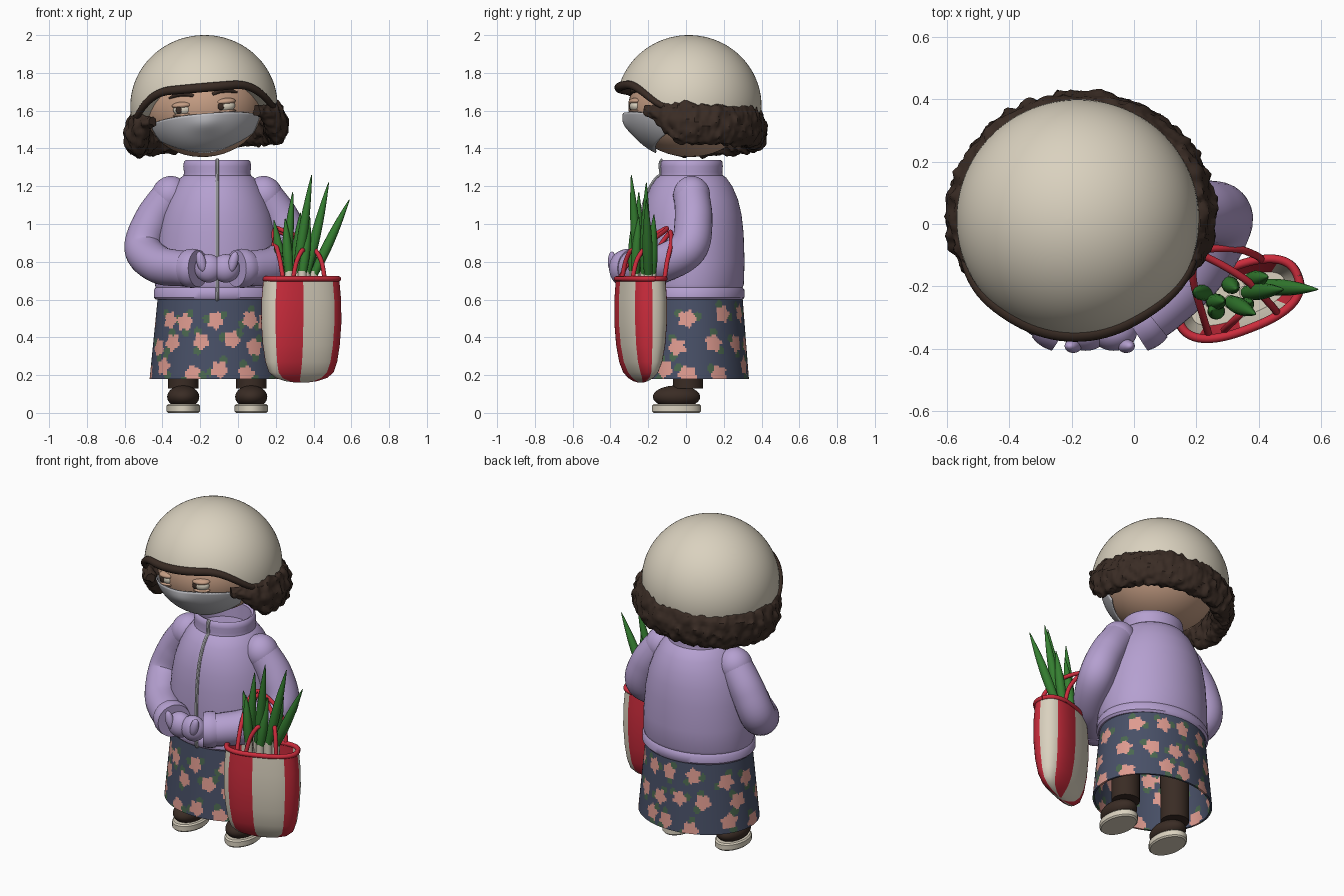
import bpy, bmesh, math, random
from mathutils import Vector, Matrix, noise

if "Cube" in bpy.data.objects:
    bpy.data.objects.remove(bpy.data.objects["Cube"])

random.seed(4)
BX, BY = -0.11, 0.03                                    # body axis
HEAD = Matrix.Translation((-0.18, 0.02, 1.62)) @ Matrix.Rotation(math.radians(-5), 4, 'Y')
BAG = Matrix.Translation((0.335, -0.24, 0)) @ Matrix.Rotation(math.radians(21), 4, 'Z')
I4 = Matrix.Identity(4)


def material(name, rgb):
    m = bpy.data.materials.new(name)
    m.diffuse_color = (*rgb, 1)
    m.use_nodes = True
    m.node_tree.nodes["Principled BSDF"].inputs["Base Color"].default_value = m.diffuse_color
    return m


CREAM = material("cream", (.70, .64, .52))
BROWN = material("dark_brown", (.042, .025, .018))
SKIN = material("skin", (.56, .34, .23))
GREY = material("light_grey", (.50, .50, .53))
PURPLE = material("lilac", (.46, .35, .63))
NAVY = material("navy", (.065, .08, .135))
PINK = material("pink", (.74, .33, .28))
SAGE = material("sage", (.07, .14, .08))
RED = material("red", (.60, .025, .045))
GREEN = material("leaf_green", (.035, .21, .03))


def finish(name, bm, mats, matrix=I4):
    bmesh.ops.recalc_face_normals(bm, faces=bm.faces)
    bm.transform(matrix)
    me = bpy.data.meshes.new(name)
    bm.to_mesh(me)
    bm.free()
    for m in mats:
        me.materials.append(m)
    ob = bpy.data.objects.new(name, me)
    bpy.context.collection.objects.link(ob)
    return ob


def loft(name, rings, mats, matrix=I4, caps=(True, True), closed=True, rule=None):
    """Skin a list of rings; rule(i, j, centre) picks the material."""
    bm = bmesh.new()
    rows = [[bm.verts.new(p) for p in r] for r in rings]
    n = len(rows[0])
    for j in range(len(rows) - 1):
        for i in range(n if closed else n - 1):
            k = (i + 1) % n
            f = bm.faces.new((rows[j][i], rows[j][k], rows[j + 1][k], rows[j + 1][i]))
            if rule:
                f.material_index = rule(i, j, f.calc_center_median())
    if caps[0]:
        bm.faces.new(rows[0][::-1])
    if caps[1]:
        bm.faces.new(rows[-1])
    return finish(name, bm, mats, matrix)


def ellipse(cx, cy, z, rx, ry, n=64, start=0.0, power=1.0):
    def s(v):
        return math.copysign(abs(v) ** power, v)
    return [(cx + rx * s(math.cos(a)), cy + ry * s(math.sin(a)), z)
            for a in (start + 2 * math.pi * i / n for i in range(n))]


def tube(name, pts, mat, matrix=I4, steps=8, n=14):
    """Round sweep through (x, y, z, radius) points."""
    P = [Vector(p) for p in pts]
    path = []
    for i in range(len(P) - 1):
        a, b, c, d = P[max(i - 1, 0)], P[i], P[i + 1], P[min(i + 2, len(P) - 1)]
        for t in (k / steps for k in range(steps)):
            path.append(0.5 * (2 * b + (c - a) * t + (2 * a - 5 * b + 4 * c - d) * t * t
                               + (3 * b - a - 3 * c + d) * t ** 3))
    path.append(P[-1])
    rings, u = [], None
    for i, p in enumerate(path):
        t = (path[min(i + 1, len(path) - 1)] - path[max(i - 1, 0)]).to_3d().normalized()
        u = (u - t * u.dot(t)).normalized() if u else t.orthogonal().normalized()
        v = t.cross(u)
        rings.append([p.to_3d() + max(p.w, .001) * (u * math.cos(a) + v * math.sin(a))
                      for a in (2 * math.pi * k / n for k in range(n))])
    return loft(name, rings, [mat], matrix)


def ball(name, loc, radii, mat, matrix=I4, tilt=0):
    bm = bmesh.new()
    bmesh.ops.create_uvsphere(bm, u_segments=40, v_segments=24, radius=1)
    m = Matrix.Translation(loc) @ Matrix.Rotation(tilt, 4, 'Y') @ Matrix.Diagonal((*radii, 1))
    return finish(name, bm, [mat], matrix @ m)


# Sweater: hem band, body and stand-up collar
prof = [(.60, .30, .25), (.60, .325, .27), (.612, .336, .28), (.65, .336, .28), (.664, .326, .27),
        (.68, .33, .276), (.80, .326, .28), (.95, .312, .275), (1.05, .292, .264), (1.13, .264, .245),
        (1.20, .228, .215), (1.245, .195, .183), (1.257, .178, .165), (1.275, .176, .162),
        (1.305, .18, .165), (1.33, .176, .162), (1.34, .166, .152), (1.333, .152, .138), (1.24, .15, .135)]
loft("sweater", [ellipse(BX, BY, *p) for p in prof], [PURPLE])
tube("zipper", [(BX, BY - ry - .001, z, .010) for z, rx, ry in prof[1:17]], GREY, steps=2, n=8)

# Skirt: hollow, with flowers and leaves chosen by face position
flowers = [((c + .5 * (r % 2) + random.uniform(-.22, .22)) * 1.95 / 12, .23 + .135 * r + random.uniform(-.03, .03),
            random.uniform(0, 6.28)) for r in range(3) for c in range(12)]


def print_rule(i, j, c):
    u = (math.atan2(c.y - BY, c.x - BX) / (2 * math.pi) % 1) * 1.95
    leaf = 0
    for fu, fz, ph in flowers:
        du, dz = (u - fu + .975) % 1.95 - .975, c.z - fz
        if abs(du) > .1 or abs(dz) > .1:
            continue
        if math.hypot(du, dz) < .043 * (1 + .16 * math.cos(5 * math.atan2(dz, du) + ph)):
            return 1
        for s in (0, 2.3):
            if math.hypot(du - .055 * math.cos(ph + s), dz - .055 * math.sin(ph + s)) < .022:
                leaf = 2
    return leaf


def skirt_ring(k, off):
    return ellipse(BX, BY, .18 + .45 * k, .358 - .045 * k - off, .303 - .035 * k - off, 200)


loft("skirt", [skirt_ring(k / 44, .012) for k in range(44, -1, -1)] + [skirt_ring(k / 44, 0) for k in range(45)],
     [NAVY, PINK, SAGE], rule=print_rule)

# Mirrored limbs
for side, s in (("left", -1), ("right", 1)):
    def X(off):
        return BX + s * off
    lx = X(.18)
    loft(side + "_leg", [ellipse(lx, .01, z, r, r, 32) for z, r in ((.13, .08), (.3, .08), (.5, .085))], [BROWN])
    ball(side + "_shoe", (lx, -.05, .085), (.085, .125, .06), BROWN)
    loft(side + "_sole", [ellipse(lx, -.05, z, .088 - d, .13 - d, 40) for z, d in
                          ((0, .008), (.008, 0), (.038, 0), (.046, .008))], [CREAM])
    ball(side + "_shoulder", (X(.25), .03, 1.15), (.098, .098, .105), PURPLE, tilt=s * -.4)
    tube(side + "_sleeve", [(X(.25), .03, 1.15, .095), (X(.34), .04, 1.02, .10), (X(.39), .01, .87, .102),
                            (X(.31), -.14, .785, .10), (X(.19), -.26, .765, .095), (X(.12), -.31, .765, .09)],
         PURPLE, n=28)
    tube(side + "_cuff", [(X(.155), -.285, .765, .10), (X(.13), -.305, .765, .104), (X(.10), -.325, .765, .098)],
         PURPLE, n=28)
    ball(side + "_mitten", (X(.045), -.345, .765), (.075, .062, .075), PURPLE)
    ball(side + "_thumb", (X(.085), -.392, .80), (.025, .022, .055), PURPLE, tilt=s * .25)

# Head, mask and face
ball("head", (0, 0, 0), (.315, .325, .265), SKIN, HEAD)
rows = []
for j in range(17):
    v, row = j / 16, []
    for i in range(41):
        a = math.radians(-66 + 132 * i / 40)
        c = (abs(a) / math.radians(66)) ** 2
        top, bot = -.035 - .035 * c, -.245 + .085 * c
        z = bot + (top - bot) * v
        k = math.sqrt(1 - (z / .285) ** 2)
        bump = .018 * math.exp(-(a / .25) ** 2 - ((z + .09) / .05) ** 2)
        row.append((.33 * k * math.sin(a), -(.352 * k + bump) * math.cos(a), z))
    rows.append(row)
mask = loft("face_mask", rows, [GREY], HEAD, (False, False), closed=False)
mask.modifiers.new("thickness", 'SOLIDIFY').thickness = .008
for side, s in (("left", -1), ("right", 1)):
    ball(side + "_eye", (s * .112, -.283, -.005), (.052, .036, .034), CREAM, HEAD)
    ball(side + "_upper_lid", (s * .112, -.282, .018), (.057, .042, .02), SKIN, HEAD)
    ball(side + "_lower_lid", (s * .112, -.285, -.034), (.055, .036, .012), SKIN, HEAD)
    ball(side + "_pupil", (s * .112 - .022, -.314, -.006), (.017, .008, .019), BROWN, HEAD)
    tube(side + "_eyebrow", [(s * .05, -.308, .062, .008), (s * .09, -.30, .078, .014), (s * .13, -.283, .078, .014),
                             (s * .18, -.252, .062, .006)], BROWN, HEAD)

# Cap dome with a dark trim following its wavy edge
N = 96


def edge(a):
    f = min(max((-math.sin(a) - .25) / .65, 0), 1)
    return -.035 + .14 * f * f * (3 - 2 * f) - .025 * max(math.sin(a), 0) ** 3


def cap_point(i, t, scale=1.0):
    a = 2 * math.pi * i / N
    lo = math.asin(edge(a) / .375)
    ph = lo + (math.pi / 2 - .01 - lo) * t
    r = math.cos(ph) * scale
    return Vector((.39 * r * math.cos(a), .385 * r * math.sin(a) - .005, .375 * math.sin(ph) + .005))


loft("cap", [[cap_point(i, 0, .8) for i in range(N)]] +
     [[cap_point(i, j / 24) for i in range(N)] for j in range(25)], [CREAM], HEAD, (False, True))
tube("cap_trim", [(*(cap_point(i, 0, 1.0) - Vector((0, 0, .008))),
                   .011 + .013 * max(-math.sin(2 * math.pi * i / N), 0)) for i in range(N + 1)],
     BROWN, HEAD, steps=1)

# Curly hair: lumpy band round the sides and back
rings = []
for k in range(181):
    t = k / 180
    a = math.radians(-42 + 264 * t)
    e = min(1, min(t, 1 - t) / .13)
    e = e * e * (3 - 2 * e)
    ring = []
    for q in range(40):
        b = 2 * math.pi * q / 40
        dr, dz = math.cos(b), math.sin(b)
        d = Vector((math.cos(a), math.sin(a), 0))
        base = Vector((.372 * d.x, .345 * d.y, -.045 - .075 * e))
        n = Vector((d.x * dr, d.y * dr, dz))
        p = base + d * dr * (.025 + .035 * e) + Vector((0, 0, dz * (.03 + .08 * e)))
        lump = noise.noise(p * 22) * .017 + noise.noise(p * 45) * .010
        ring.append(p + n * lump)
    rings.append(ring)
loft("hair", rings, [BROWN], HEAD)

# Striped shopping bag with keel-shaped bottom
bag = [(.16, .03, .004), (.168, .09, .018), (.185, .145, .038), (.215, .18, .062), (.27, .198, .085),
       (.36, .211, .102), (.48, .219, .112), (.60, .217, .112), (.71, .207, .105),
       (.71, .197, .095), (.55, .205, .10), (.36, .195, .088), (.26, .16, .06)]
loft("bag", [ellipse(0, 0, *p, start=math.radians(-95), power=.8) for p in bag], [CREAM, RED], BAG,
     rule=lambda i, j, c: (i // 8) % 2)
rim = ellipse(0, 0, .71, .204, .102, 64, power=.8)
tube("bag_rim", [(*p, .014) for p in rim + rim[:1]], RED, BAG, steps=1)
tube("front_handle", [(.46, -.285, .70, .012), (.435, -.255, .82, .012), (.36, -.18, .91, .012), (.24, -.11, .965, .012),
                      (.20, -.11, .975, .012), (.19, -.18, .93, .012), (.22, -.29, .82, .012), (.24, -.355, .70, .012)], RED)
tube("back_handle", [(.41, -.115, .70, .012), (.39, -.10, .80, .012), (.33, -.08, .89, .012), (.24, -.08, .95, .012),
                     (.20, -.09, .95, .012), (.19, -.14, .88, .012), (.20, -.18, .79, .012), (.21, -.195, .70, .012)], RED)
tube("handle_loop", [(.29, -.34, .70, .012), (.31, -.32, .80, .012), (.34, -.29, .86, .012), (.35, -.26, .84, .012)], RED)

# Spring onions: pale stalks and pointed green leaves (base x, y, then tip)
for bx, by, tx, ty, tz in [(.31, -.25, .39, -.29, 1.26), (.36, -.22, .48, -.21, 1.22), (.40, -.20, .59, -.21, 1.13),
                           (.25, -.25, .29, -.25, 1.17), (.24, -.22, .19, -.22, 1.02), (.37, -.18, .43, -.17, 1.05),
                           (.30, -.19, .33, -.21, 1.06), (.27, -.28, .25, -.28, 1.03), (.34, -.27, .38, -.25, 1.04)]:
    b, t = Vector((bx, by, .73)), Vector((tx, ty, tz))
    tube("onion_stalk", [(bx, by, .42, .02), (bx, by, .6, .021), (bx, by, .75, .023)], CREAM, steps=3)
    tube("onion_leaf", [(*b.lerp(t, k), r) for k, r in ((0, .021), (.3, .027), (.6, .022), (.85, .011), (1, .002))],
         GREEN, steps=4)

# Smooth shading with crisp edges
bpy.ops.object.select_all(action='SELECT')
bpy.context.view_layer.objects.active = mask
bpy.ops.object.shade_smooth_by_angle(angle=math.radians(40))
